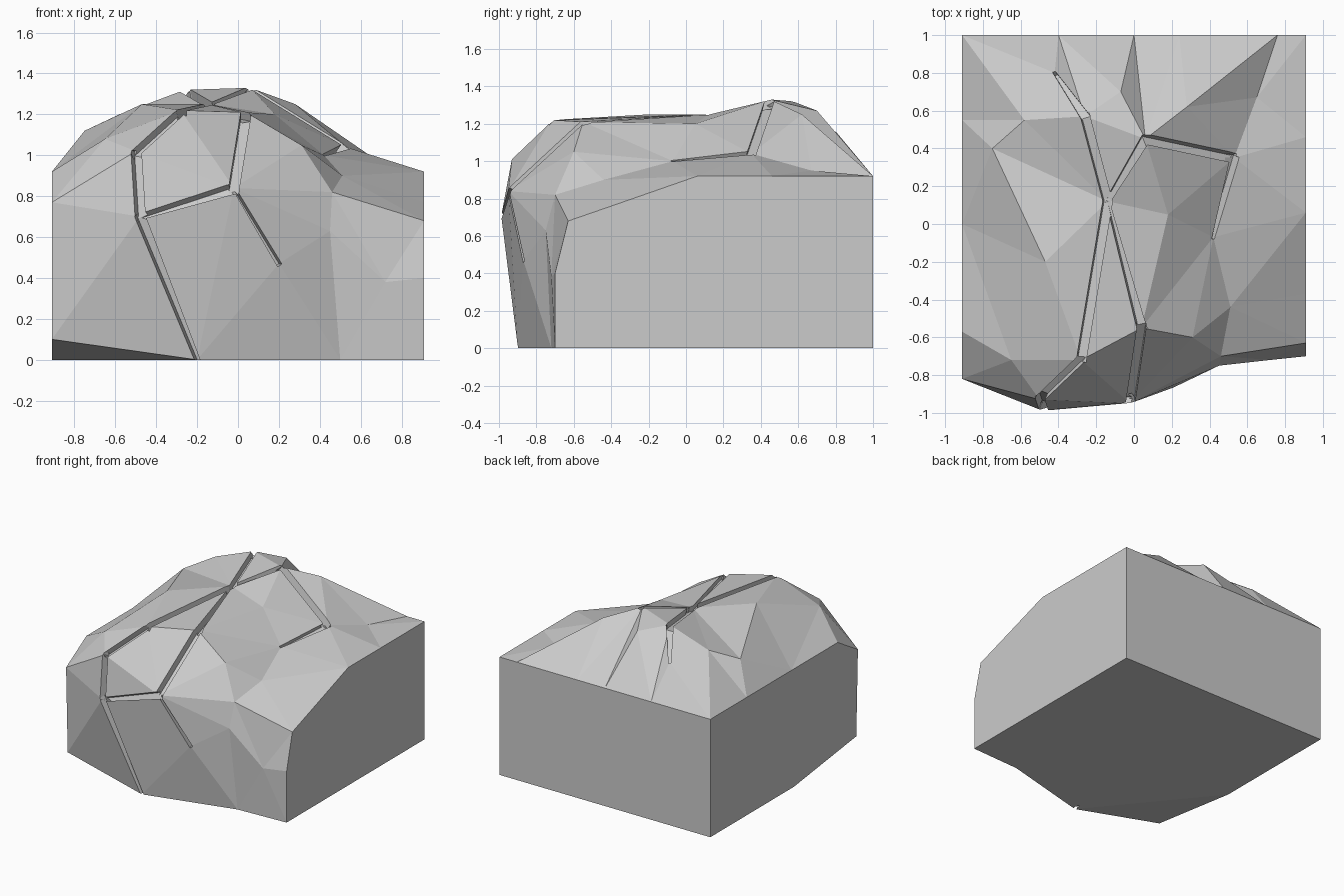
import bpy, bmesh
from mathutils import Vector
from mathutils.geometry import delaunay_2d_cdt

cube = bpy.data.objects.get("Cube")
if cube:
    bpy.data.objects.remove(cube)

stone = bpy.data.materials.new("grey stone")
stone.use_nodes = True
stone.diffuse_color = (0.6, 0.6, 0.6, 1)
stone.node_tree.nodes["Principled BSDF"].inputs["Base Color"].default_value = (0.6, 0.6, 0.6, 1)

SIDE, BACK, RIM = 0.91, 1.0, 0.92

# Cracks that split the rock into plates; each one follows a ridge or a fold
hub = (-.14, .12, 1.25)
lower_left = (-.48, -.99, .7)
lower_right = (-.02, -.95, .84)
spur = (.53, .35, 1.04)
cracks = [
    [(-.2, -.9, 0), lower_left, (-.5, -.93, 1.02), (-.28, -.72, 1.22), hub,
     (-.26, .57, 1.32), (-.42, .8, 1.16)],
    [lower_left, lower_right, (.04, -.55, 1.21), hub],
    [(.2, -.87, .47), lower_right],
    [hub, (.06, .45, 1.33), spur, (.42, -.07, 1)],
]

# Corners of the facets on each region of the rock
front_facets = [(.5, -.72, 0), (.72, -.72, .38), (.45, -.75, .63), (.46, -.7, .82)]
right_facets = [(.31, -.6, 1.05), (.51, -.44, .9), (.18, .05, 1.2),
                (.65, .67, .95), (.28, .62, 1.25)]
left_facets = [(-.65, -.72, 1.08), (-.47, -.2, 1.25), (-.75, .4, 1.12),
               (-.58, .55, 1.2), (-.07, .7, 1.27)]
right_rim = [(SIDE, y, z) for y, z in
             ((-.7, 0), (-.7, .4), (-.63, .68), (-.37, .77), (.06, RIM), (.46, RIM))]
left_rim = [(-SIDE, y, z) for y, z in
            ((-.8, .1), (-.81, .43), (-.82, .77), (-.57, RIM), (0, RIM), (.55, RIM))]
back_rim = [(x, BACK, RIM) for x in (-SIDE, -.4, 0, .24, .76, SIDE)]

points = []
for group in cracks + [front_facets, right_facets, left_facets,
                       right_rim, left_rim, back_rim]:
    points += [p for p in group if p not in points]
folds = {(points.index(a), points.index(b)) for path in cracks for a, b in zip(path, path[1:])}


def oblique(p):
    """Flatten along a slanted direction so front and top unfold together."""
    return Vector((p[0], p[1] + 0.7 * p[2]))


def build_rock():
    flat = [oblique(p) for p in points]
    _, _, tris, origin, _, _ = delaunay_2d_cdt(flat, list(folds), [], 0, 1e-5)
    bm = bmesh.new()
    verts = [bm.verts.new(points[o[0]]) for o in origin if o]
    for t in tris:
        if any(verts[i].co.z > 0 for i in t):
            bm.faces.new([verts[i] for i in t])

    # Flat walls, underside and base
    def edge_run(test):
        return sorted((v for v in verts if test(v.co)),
                      key=lambda v: (round(oblique(v.co).y, 4), v.co.x))
    right = edge_run(lambda c: c.x > SIDE - 1e-4)
    left = edge_run(lambda c: c.x < 1e-4 - SIDE)
    back = edge_run(lambda c: c.y > BACK - 1e-4)
    base = sorted((v for v in verts if v.co.z < 1e-4), key=lambda v: v.co.x)
    corner_l = bm.verts.new((-SIDE, BACK, 0))
    corner_r = bm.verts.new((SIDE, BACK, 0))
    undercut = bm.verts.new((-SIDE, -.03, 0))
    bm.faces.new(right + [corner_r])
    bm.faces.new(left + [corner_l, undercut])
    bm.faces.new(back + [corner_r, corner_l])
    bm.faces.new(base + [corner_r, corner_l, undercut])
    bm.faces.new([base[0], undercut, left[0]])
    bmesh.ops.recalc_face_normals(bm, faces=bm.faces)
    return make_object("rock", bm)


def make_object(name, bm):
    mesh = bpy.data.meshes.new(name)
    bm.to_mesh(mesh)
    bm.free()
    mesh.materials.append(stone)
    obj = bpy.data.objects.new(name, mesh)
    bpy.context.collection.objects.link(obj)
    return obj


def crack_cutter(a, b, width_a, width_b):
    """A tapered bar lying along one stretch of a crack."""
    a, b = Vector(a), Vector(b)
    along = (b - a).normalized()
    outward = ((a + b) / 2 - Vector((0, .2, .3)))
    outward = (outward - along * outward.dot(along)).normalized()
    across = along.cross(outward)
    bm = bmesh.new()
    for p, w, step in ((a, width_a, -.01), (b, width_b, .01)):
        for side in (-w, w):
            for depth in (-.05, .1):
                bm.verts.new(p + along * step + across * side / 2 + outward * depth)
    bmesh.ops.convex_hull(bm, input=bm.verts)
    bmesh.ops.recalc_face_normals(bm, faces=bm.faces)
    cutter = make_object("crack_cutter", bm)
    cutter.hide_render = True
    return cutter


rock = build_rock()
bpy.context.view_layer.objects.active = rock
for path in cracks:
    last = len(path) - 1
    for i in range(last):
        cutter = crack_cutter(path[i], path[i + 1],
                              .05 if i else .025, .05 if i + 1 < last else .015)
        cut = rock.modifiers.new("crack", 'BOOLEAN')
        cut.operation = 'DIFFERENCE'
        cut.solver = 'EXACT'
        cut.object = cutter
        bpy.ops.object.modifier_apply(modifier=cut.name)
        bpy.data.objects.remove(cutter)
